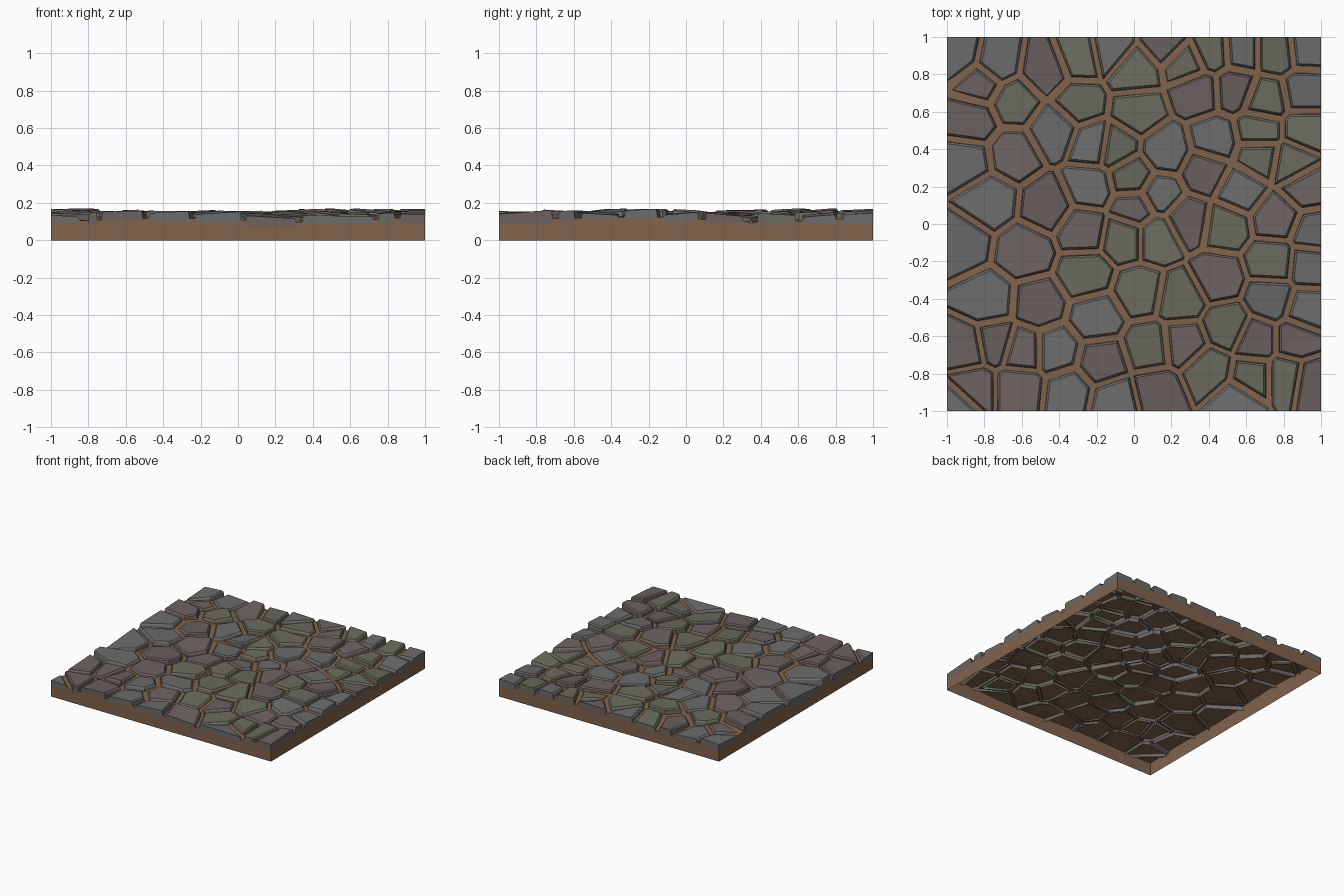
import bpy, bmesh, math, random
from mathutils import Vector

if "Cube" in bpy.data.objects:
    bpy.data.objects.remove(bpy.data.objects["Cube"])

random.seed(4)

# Stone centres grouped by stone colour
GREY = [(-.74, .86), (-.93, .9), (-.13, .93), (.58, .93), (.93, .95), (-.42, .5), (.92, .7),
        (.43, .45), (-.9, .33), (-.22, .43), (.17, .39), (.57, .18), (-.24, .2), (.14, .16),
        (-.78, .13), (-.93, -.1), (.96, -.05), (.94, -.22), (-.78, -.41), (-.2, -.5),
        (.73, -.4), (.93, -.46), (-.42, -.68), (-.35, -.9), (.55, -.95), (-.1, -.95), (-.95, -.97)]
MAUVE = [(-.82, .76), (-.87, .55), (-.48, .82), (.17, .97), (.34, .71), (.54, .72), (-.65, .37),
         (.38, .28), (.92, .2), (-.46, .1), (-.58, -.15), (-.27, -.03), (0, .08), (.29, .02),
         (.76, .03), (.45, -.29), (-.51, -.43), (-.9, -.67), (-.74, -.64), (-.6, -.68),
         (-.17, -.74), (.27, -.64), (.65, -.62), (.87, -.62), (.94, -.84), (-.86, -.87),
         (-.62, -.87), (.12, -.9)]
OLIVE = [(-.28, .9), (0, .82), (.28, .86), (.41, .92), (.75, .93), (-.64, .66), (-.29, .64),
         (.02, .6), (.7, .66), (.67, .5), (-.1, .41), (.67, .36), (.85, .33), (.92, .5),
         (-.01, .25), (-.05, -.07), (.12, -.07), (.49, -.01), (-.26, -.27), (.74, -.2),
         (.03, -.36), (.25, -.4), (.5, -.55), (.08, -.66), (.4, -.78), (.63, -.82), (.82, -.82)]
SEEDS = [Vector(p) for p in GREY + MAUVE + OLIVE]


def ground(x, y):
    """Gently rolling soil height."""
    return 0.116 + 0.01 * math.sin(4.6 * x + 2.2 * y + 5.2) + 0.009 * math.sin(5.6 * y - 1.5 * x + 4)


def material(name, rgb):
    m = bpy.data.materials.new(name)
    m.diffuse_color = (*rgb, 1)
    m.use_nodes = True
    m.node_tree.nodes["Principled BSDF"].inputs["Base Color"].default_value = m.diffuse_color
    return m


def finish(bm, name, mat):
    bmesh.ops.recalc_face_normals(bm, faces=bm.faces)
    me = bpy.data.meshes.new(name)
    bm.to_mesh(me)
    bm.free()
    ob = bpy.data.objects.new(name, me)
    me.materials.append(mat)
    bpy.context.collection.objects.link(ob)


def cell(c, gap):
    """Cell around centre c, pulled back from its neighbours by gap."""
    poly = [Vector(p) for p in ((-1, -1), (1, -1), (1, 1), (-1, 1))]
    for s in SEEDS:
        n = s - c
        if n.length < 1e-4:
            continue
        limit = n.length / 2 - gap
        n.normalize()
        out = []
        for a, b in zip(poly, poly[1:] + poly[:1]):
            da, db = (a - c).dot(n) - limit, (b - c).dot(n) - limit
            if da <= 0:
                out.append(a)
            if da * db < 0:
                out.append(a.lerp(b, da / (da - db)))
        poly = out
    return poly


def add_stone(bm, c):
    """Tilted slab with a chamfered rim and an open skirt sunk in the soil."""
    lift = random.uniform(0.02, 0.036)
    sx, sy = random.uniform(-.09, .09), random.uniform(-.09, .09)
    wide = random.uniform(-.006, .004)
    base_z = ground(*c) - random.uniform(0.008, 0.032)

    def top(p):
        return ground(*c) + lift + sx * (p.x - c.x) + sy * (p.y - c.y)

    pts = [(p.x, p.y, base_z) for p in cell(c, 0.014 + wide)]
    pts += [(p.x, p.y, top(p) - 0.010) for p in cell(c, 0.019 + wide)]
    pts += [(p.x, p.y, top(p)) for p in cell(c, 0.028 + wide)]
    verts = [bm.verts.new(p) for p in pts]
    res = bmesh.ops.convex_hull(bm, input=verts)
    spare = {v for v in res["geom_interior"] + res["geom_unused"] if isinstance(v, bmesh.types.BMVert)}
    under = [f for f in res["geom"] if isinstance(f, bmesh.types.BMFace)
             and all(v.co.z < base_z + 1e-4 for v in f.verts)]
    bmesh.ops.delete(bm, geom=under, context='FACES')
    bmesh.ops.delete(bm, geom=[v for v in spare if v.is_valid], context='VERTS')


# Stones, one object per colour
for name, centres, rgb in (("grey_stones", GREY, (.15, .15, .153)),
                           ("mauve_stones", MAUVE, (.15, .123, .119)),
                           ("olive_stones", OLIVE, (.15, .147, .115))):
    bm = bmesh.new()
    for p in centres:
        add_stone(bm, Vector(p))
    bmesh.ops.dissolve_limit(bm, angle_limit=0.02, verts=bm.verts, edges=bm.edges)
    finish(bm, name, material(name, rgb))

# Soil bed: rolling top with straight side walls, open underneath
bm = bmesh.new()
bmesh.ops.create_grid(bm, x_segments=20, y_segments=20, size=0.999)
for v in bm.verts:
    v.co.z = ground(v.co.x, v.co.y)
rim = [e for e in bm.edges if e.is_boundary]
walls = bmesh.ops.extrude_edge_only(bm, edges=rim)["geom"]
for v in walls:
    if isinstance(v, bmesh.types.BMVert):
        v.co.z = 0
finish(bm, "soil_bed", material("soil", (.22, .125, .073)))
